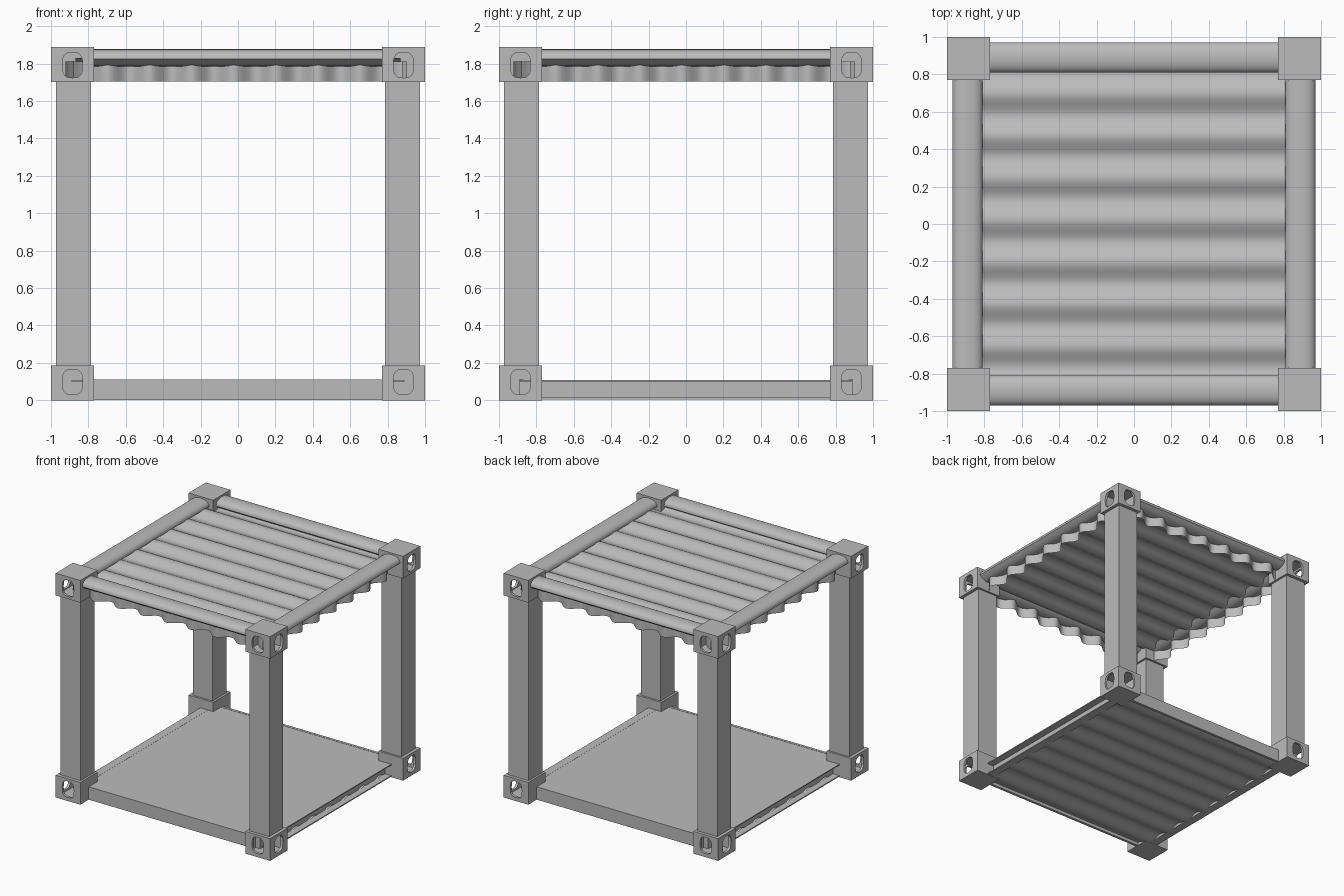
import bpy, bmesh
from math import sin, cos, pi, radians
from mathutils import Matrix, Vector

cube = bpy.data.objects.get("Cube")
if cube:
    bpy.data.objects.remove(cube, do_unlink=True)

MID = 0.945      # half height, origin of mirrored parts
PITCH = 0.225    # corrugation pitch

steel = bpy.data.materials.new("grey_steel")
steel.use_nodes = True
GREY = (0.5, 0.5, 0.5, 1)
steel.diffuse_color = GREY
steel.node_tree.nodes["Principled BSDF"].inputs["Base Color"].default_value = GREY


def finish(name, bm, mirror=None, smooth=False):
    """Turn a bmesh into an object, optionally mirrored about the model centre."""
    if mirror:
        bmesh.ops.translate(bm, verts=bm.verts, vec=(0, 0, -MID))
    mesh = bpy.data.meshes.new(name)
    bm.to_mesh(mesh)
    bm.free()
    mesh.materials.append(steel)
    obj = bpy.data.objects.new(name, mesh)
    bpy.context.collection.objects.link(obj)
    if mirror:
        obj.location.z = MID
        mod = obj.modifiers.new("mirror", 'MIRROR')
        mod.use_axis = [axis in mirror for axis in "XYZ"]
        mod.use_clip = False
        mod.use_mirror_merge = False
    if smooth:
        bpy.ops.object.select_all(action='DESELECT')
        bpy.context.view_layer.objects.active = obj
        obj.select_set(True)
        bpy.ops.object.shade_smooth_by_angle(angle=radians(35))
    return obj


def box(bm, low, high):
    low, high = Vector(low), Vector(high)
    place = Matrix.Translation((low + high) / 2) @ Matrix.Diagonal((high - low).to_4d())
    bmesh.ops.create_cube(bm, size=1, matrix=place)


def extrude(bm, points, vec):
    """Closed prism from a loop of points."""
    face = bm.faces.new([bm.verts.new(p) for p in points])
    out = bmesh.ops.extrude_face_region(bm, geom=[face])["geom"]
    moved = [v for v in out if isinstance(v, bmesh.types.BMVert)]
    bmesh.ops.translate(bm, verts=moved, vec=vec)
    bmesh.ops.recalc_face_normals(bm, faces=bm.faces)


def sheet(half_width, half_length, amp, matrix, flip=False):
    """Corrugated sheet: waves run along local y, crests along local x."""
    bm = bmesh.new()
    bmesh.ops.create_grid(bm, x_segments=1, y_segments=96, size=1)
    for v in bm.verts:
        y = v.co.y * half_length
        wave = amp * sin(2 * pi * (y - 0.64) / PITCH)
        v.co = matrix @ Vector((v.co.x * half_width, y, wave))
    if flip:
        bmesh.ops.reverse_faces(bm, faces=bm.faces)
    return bm


def oval(cx, cz, rx, rz):
    """Rounded slot outline in the xz plane."""
    pts = []
    for i in range(24):
        a = 2 * pi * i / 24
        c, s = cos(a), sin(a)
        pts.append((cx + rx * abs(c) ** 0.7 * (1 if c > 0 else -1),
                    cz + rz * abs(s) ** 0.7 * (1 if s > 0 else -1)))
    return pts


# Hollow corner castings with a slot in each outer side
bm = bmesh.new()
box(bm, (0.77, 0.77, 0), (1, 1, 0.187))
casting = finish("corner_castings", bm, "XYZ")
cutters = []
bm = bmesh.new()
box(bm, (0.79, 0.79, 0.015), (0.98, 0.98, 0.172))
cutters.append(finish("cavity_cutter", bm))
slot = oval(0.885, 0.098, 0.054, 0.068)
for swap in (False, True):
    bm = bmesh.new()
    ring = [(0.93, a, z) if swap else (a, 0.93, z) for a, z in slot]
    extrude(bm, ring, (0.2, 0, 0) if swap else (0, 0.2, 0))
    cutters.append(finish("slot_cutter", bm))
for i, cutter in enumerate(cutters):
    mod = casting.modifiers.new("cut", 'BOOLEAN')
    mod.operation = 'DIFFERENCE'
    mod.solver = 'EXACT'
    mod.object = cutter
    cutter.hide_render = True
    bpy.context.view_layer.objects.active = casting
    casting.modifiers.move(len(casting.modifiers) - 1, 0)
    bpy.ops.object.modifier_apply(modifier=mod.name)
    bpy.data.objects.remove(cutter, do_unlink=True)

# Corner posts
bm = bmesh.new()
box(bm, (0.787, 0.787, 0.18), (0.973, 0.973, 1.71))
finish("corner_posts", bm, "XY")

# Roof rails (domed top, shallow belly) and corrugated wall stubs on four sides
dome = [(0.89 + 0.081 * cos(pi * i / 14), 1.825 + 0.052 * sin(pi * i / 14) ** 0.8)
        for i in range(15)]
belly = [(0.89 + 0.081 * d, 1.825 - 0.04 * (1 - d * d))
         for d in (-0.75, -0.5, -0.25, 0, 0.25, 0.5, 0.75)]
upright = Matrix(((0, 1, 0, 0), (0, 0, 1, 0.89), (1, 0, 0, 1.7575), (0, 0, 0, 1)))
for k, side in enumerate(("back", "left", "front", "right")):
    turn = Matrix.Rotation(k * pi / 2, 4, 'Z')
    bm = bmesh.new()
    extrude(bm, [(-0.775, y, z) for y, z in dome + belly], (1.55, 0, 0))
    bmesh.ops.transform(bm, matrix=turn, verts=bm.verts)
    finish(side + "_roof_rail", bm, smooth=True)
    finish(side + "_wall_stub", sheet(0.0525, 0.88, 0.033, turn @ upright), smooth=True)

# Corrugated roof and underside
finish("roof_sheet", sheet(0.87, 0.87, 0.018, Matrix.Translation((0, 0, 1.812))), smooth=True)
finish("underside_sheet", sheet(0.85, 0.88, 0.014, Matrix.Translation((0, 0, 0.015)), True),
       smooth=True)

# Floor slab with front and back beams
bm = bmesh.new()
box(bm, (-0.83, -0.89, 0.04), (0.83, 0.89, 0.108))
finish("floor", bm)
bm = bmesh.new()
box(bm, (-0.83, 0.87, 0.002), (0.83, 0.892, 0.11))
finish("floor_end_beams", bm, "Y")

# Side channels opening outward
bm = bmesh.new()
channel = [(0.82, 0.005), (0.89, 0.005), (0.89, 0.014), (0.832, 0.014),
           (0.832, 0.1), (0.89, 0.1), (0.89, 0.109), (0.82, 0.109)]
extrude(bm, [(x, -0.888, z) for x, z in channel], (0, 1.776, 0))
finish("floor_side_channels", bm, "X")
